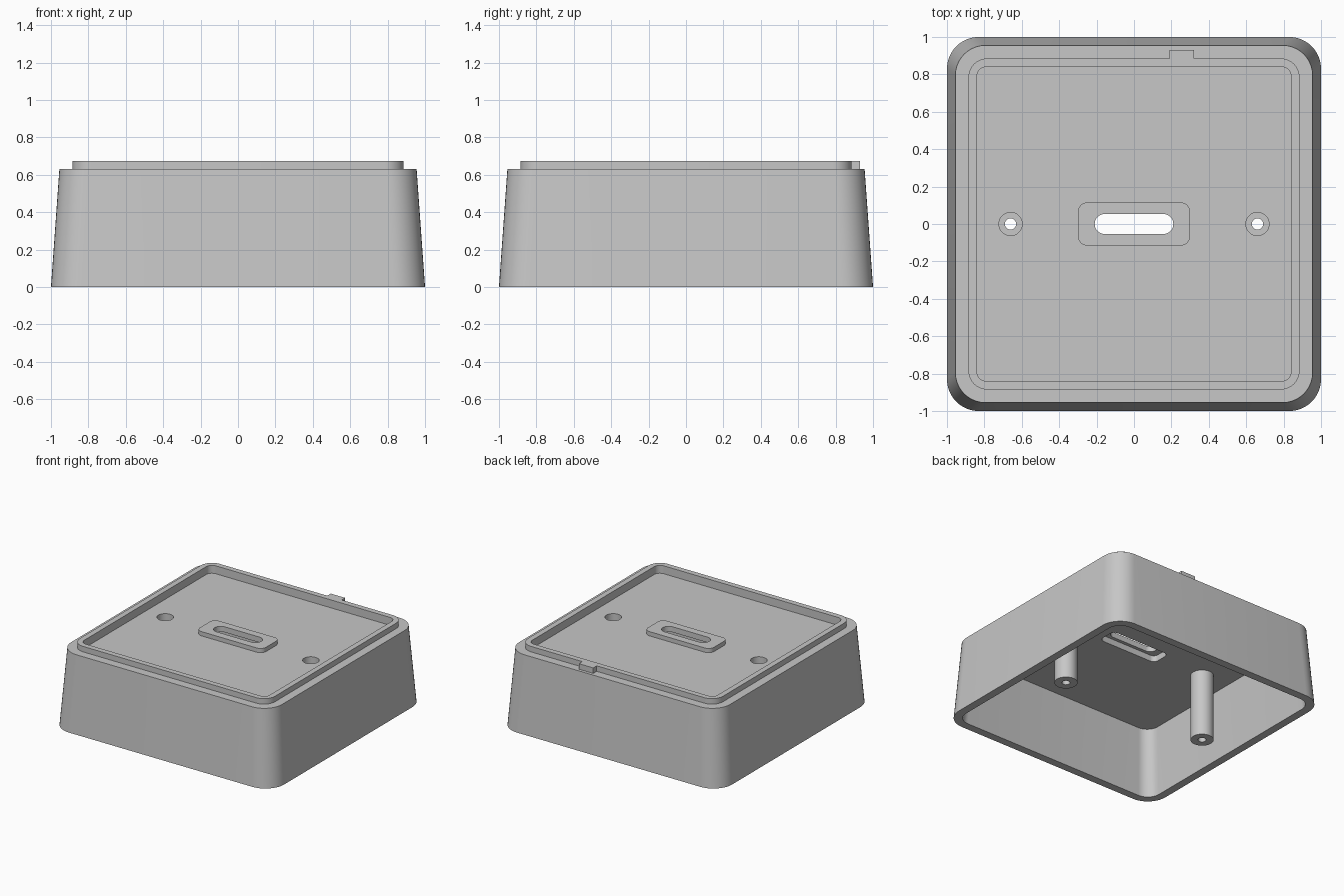
import bpy
import bmesh
from math import pi, cos, sin

if "Cube" in bpy.data.objects:
    bpy.data.objects.remove(bpy.data.objects["Cube"], do_unlink=True)

grey = bpy.data.materials.new("plain grey plastic")
grey.use_nodes = True
colour = (0.57, 0.57, 0.57, 1)
grey.diffuse_color = colour
grey.node_tree.nodes["Principled BSDF"].inputs["Base Color"].default_value = colour


def rounded_loop(bm, hx, hy, radius, z, cx, cy, steps):
    """Ring of vertices around a rounded rectangle."""
    ring = []
    for q, (sx, sy) in enumerate([(1, 1), (-1, 1), (-1, -1), (1, -1)]):
        for i in range(steps + 1):
            a = (q + i / steps) * pi / 2
            ring.append(bm.verts.new((cx + sx * (hx - radius) + radius * cos(a),
                                      cy + sy * (hy - radius) + radius * sin(a), z)))
    return ring


def loft(name, sections, cx=0, cy=0, steps=10):
    """Closed solid through (half x, half y, corner radius, z) sections."""
    bm = bmesh.new()
    rings = [rounded_loop(bm, *s, cx, cy, steps) for s in sections]
    for low, high in zip(rings, rings[1:]):
        for i in range(len(low)):
            j = (i + 1) % len(low)
            bm.faces.new((low[i], low[j], high[j], high[i]))
    bm.faces.new(rings[0][::-1])
    bm.faces.new(rings[-1])
    bmesh.ops.remove_doubles(bm, verts=bm.verts, dist=1e-5)
    bmesh.ops.recalc_face_normals(bm, faces=bm.faces)
    mesh = bpy.data.meshes.new(name)
    bm.to_mesh(mesh)
    bm.free()
    mesh.materials.append(grey)
    obj = bpy.data.objects.new(name, mesh)
    bpy.context.collection.objects.link(obj)
    return obj


def prism(name, hx, hy, radius, z0, z1, cx=0, cy=0):
    return loft(name, [(hx, hy, radius, z0), (hx, hy, radius, z1)], cx, cy)


def cylinder(name, radius, z0, z1, cx):
    return prism(name, radius, radius, radius, z0, z1, cx)


def combine(target, part, operation):
    mod = target.modifiers.new(part.name, "BOOLEAN")
    mod.operation = operation
    mod.solver = "EXACT"
    mod.object = part
    bpy.context.view_layer.objects.active = target
    bpy.ops.object.modifier_apply(modifier=mod.name)
    bpy.data.objects.remove(part, do_unlink=True)


def add(part):
    combine(body, part, "UNION")


def cut(part):
    combine(body, part, "DIFFERENCE")


FLOOR, CEILING, LEDGE, TOP = 0.61, 0.55, 0.63, 0.675

# Tapered outer body with the stepped lip and locating tab
body = loft("box_body", [(1, 1, 0.17, 0), (0.955, 0.955, 0.16, LEDGE)])
add(prism("lip", 0.885, 0.885, 0.1, 0.57, TOP))
add(prism("locating_tab", 0.065, 0.04, 0.001, 0.6, TOP, 0.255, 0.89))

# Shallow tray on top and open cavity underneath
cut(prism("tray", 0.84, 0.84, 0.05, FLOOR, 0.8))
cut(loft("cavity", [(0.942, 0.942, 0.11, -0.1), (0.895, 0.895, 0.1, CEILING)]))

# Raised plate with a pocket below and a slot through it
add(prism("slot_plate", 0.3, 0.115, 0.05, 0.58, 0.645))
cut(prism("plate_pocket", 0.265, 0.08, 0.04, 0.4, 0.6))
cut(prism("slot", 0.21, 0.053, 0.052, 0.3, 0.8))

# Two screw posts with deep counterbores
for x in (-0.66, 0.66):
    add(cylinder("screw_post", 0.086, 0, 0.58, x))
    cut(cylinder("counterbore", 0.062, 0.1, 0.8, x))
    cut(cylinder("screw_hole", 0.03, -0.2, 0.3, x))

body.select_set(True)
bpy.context.view_layer.objects.active = body
bpy.ops.object.shade_smooth_by_angle(angle=pi / 6)
